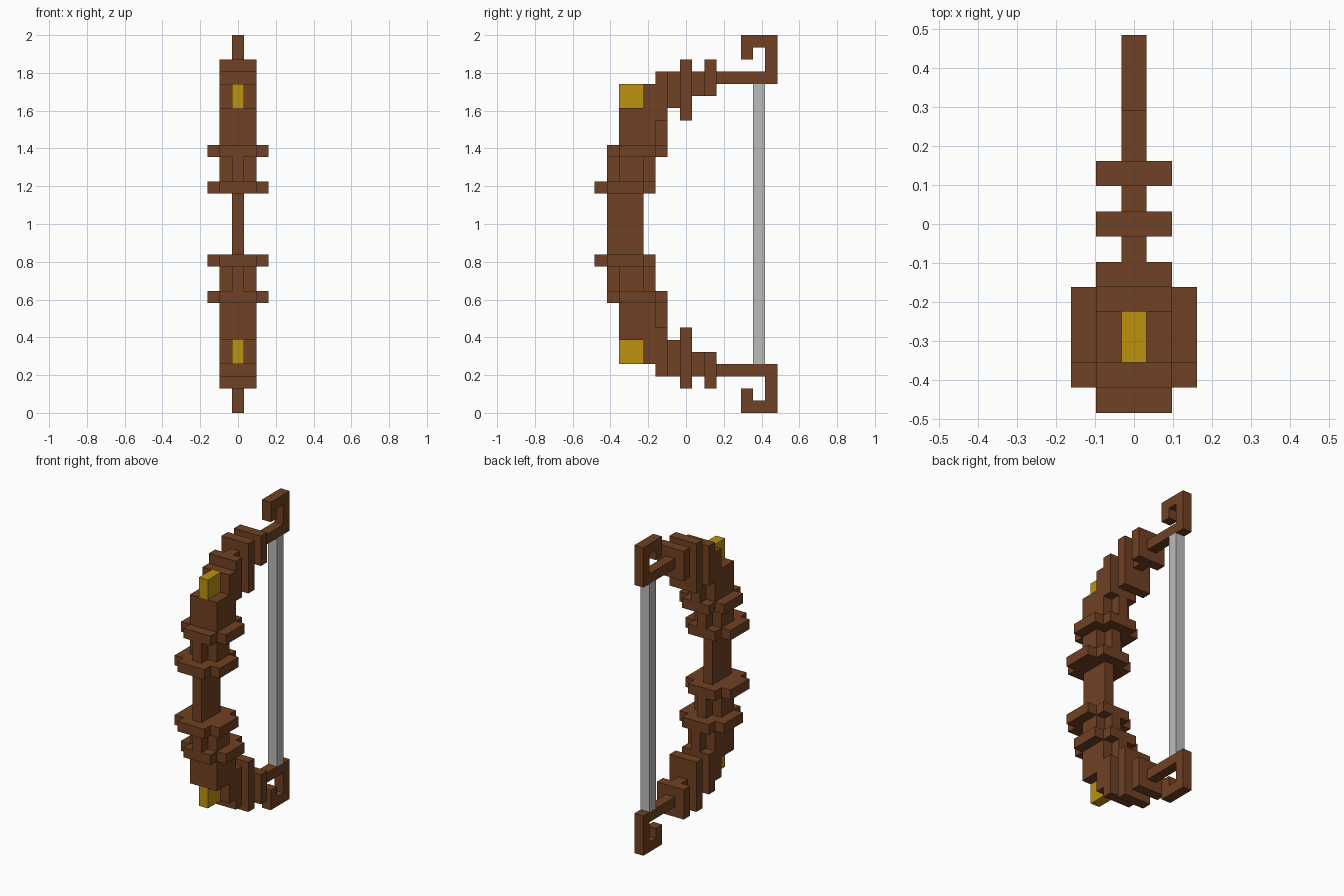
import bpy
import bmesh
from mathutils import Vector

if "Cube" in bpy.data.objects:
    bpy.data.objects.remove(bpy.data.objects["Cube"], do_unlink=True)

U = 2 / 31          # one block unit; the bow is 31 units tall
MID = 15.5          # mirror height in units
DEPTH = 7.5         # half depth in units


def linear(c):
    c /= 255
    return c / 12.92 if c <= 0.04045 else ((c + 0.055) / 1.055) ** 2.4


def material(name, r, g, b):
    col = (linear(r), linear(g), linear(b), 1)
    m = bpy.data.materials.new(name)
    m.use_nodes = True
    m.diffuse_color = col
    bsdf = m.node_tree.nodes["Principled BSDF"]
    bsdf.inputs["Base Color"].default_value = col
    bsdf.inputs["Roughness"].default_value = 0.8
    return m


WOOD = material("brown wood", 112, 65, 35)
GOLD = material("gold", 190, 146, 15)
STRING = material("grey string", 187, 188, 187)


def prism(name, points, offset, mat, mirror=True):
    """Extrude a profile of unit points by an offset; mirror it to the lower limb."""
    def place(p):
        return Vector((p[0], p[1] - DEPTH, p[2] - MID)) * U
    bm = bmesh.new()
    face = bm.faces.new([bm.verts.new(place(p)) for p in points])
    new = bmesh.ops.extrude_face_region(bm, geom=[face])["geom"]
    bmesh.ops.translate(bm, vec=Vector(offset) * U,
                        verts=[v for v in new if isinstance(v, bmesh.types.BMVert)])
    bmesh.ops.recalc_face_normals(bm, faces=bm.faces)
    me = bpy.data.meshes.new(name)
    bm.to_mesh(me)
    bm.free()
    me.materials.append(mat)
    ob = bpy.data.objects.new(name, me)
    ob.location.z = MID * U
    bpy.context.collection.objects.link(ob)
    if mirror:
        mod = ob.modifiers.new("Lower limb", 'MIRROR')
        mod.use_axis = (False, False, True)
        mod.use_mirror_merge = False
    return ob


def side(name, profile, width, mat=WOOD, mirror=True):
    """Side profile (y, z) extruded across x, centred."""
    return prism(name, [(-width / 2, y, z) for y, z in profile], (width, 0, 0), mat, mirror)


def block(name, y0, y1, z0, z1, width, mat=WOOD, mirror=True):
    return side(name, [(y0, z0), (y1, z0), (y1, z1), (y0, z1)], width, mat, mirror)


def cross(name, wide, narrow, ys, z0, z1):
    """Plus-shaped plan: wide over the inner y range, narrow over the outer one."""
    y0, y1, y2, y3 = ys
    w, n = wide / 2, narrow / 2
    plan = [(-n, y0), (n, y0), (n, y1), (w, y1), (w, y2), (n, y2),
            (n, y3), (-n, y3), (-n, y2), (-w, y2), (-w, y1), (-n, y1)]
    return prism(name, [(x, y, z0) for x, y in plan], (0, 0, z1 - z0), WOOD)


# Grip and string run through the middle
block("grip", 1, 4, 12, 19, 1, mirror=False)
block("bowstring", 13, 14, 4, 27, 1, STRING, mirror=False)

# Collars around the grip ends
cross("inner_collar", 5, 3, (0, 1, 4, 5), 18, 19)
cross("collar_neck", 3, 1, (1, 2, 4, 5), 19, 21)
cross("outer_collar", 5, 3, (1, 2, 5, 6), 21, 22)

# Thick stepped limb with gold insert and rear rib
side("limb_body", [(2, 22), (5, 22), (5, 24), (6, 24), (6, 28),
                   (5, 28), (5, 27), (4, 27), (4, 25), (2, 25)], 3)
block("limb_rib", 5, 6, 22, 24, 1)
block("gold_insert", 2, 4, 25, 27, 1, GOLD)

# Alternating spacers and bands along the limb
block("inner_spacer", 6, 7, 25, 28, 1)
block("inner_band", 7, 8, 24, 29, 3)
block("outer_spacer", 8, 9, 26, 28, 1)
block("outer_band", 9, 10, 26, 29, 3)

# Thin tip curling into a hook
side("limb_hook", [(10, 27), (15, 27), (15, 31), (12, 31), (12, 29),
                   (13, 29), (13, 30), (14, 30), (14, 28), (10, 28)], 1)
